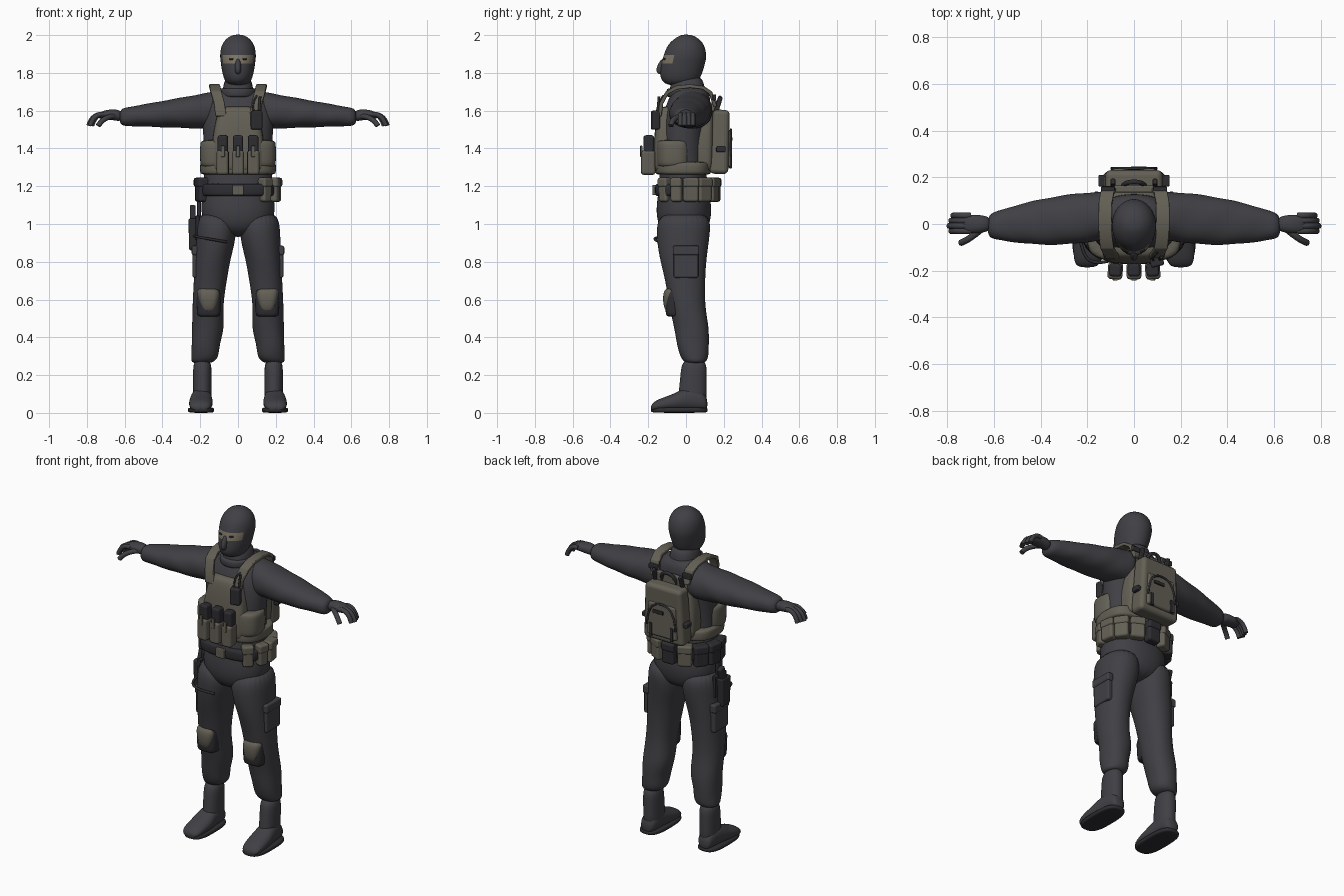
import bpy, math
from mathutils import Matrix, Vector

cube = bpy.data.objects.get("Cube")
if cube:
    bpy.data.objects.remove(cube, do_unlink=True)


def material(name, *rgb):
    mat = bpy.data.materials.new(name)
    mat.use_nodes = True
    mat.diffuse_color = (*rgb, 1)
    bsdf = mat.node_tree.nodes["Principled BSDF"]
    bsdf.inputs["Base Color"].default_value = (*rgb, 1)
    bsdf.inputs["Roughness"].default_value = .8
    return mat


CLOTH = material("charcoal cloth", .052, .05, .058)
OLIVE = material("olive webbing", .125, .115, .09)
BLACK = material("black gear", .027, .027, .032)
SKIN = material("skin", .2, .17, .125)


def finish(name, data, mat, mirror):
    ob = bpy.data.objects.new(name, data)
    bpy.context.collection.objects.link(ob)
    data.materials.append(mat)
    if mirror:
        ob.modifiers.new("Mirror", "MIRROR")
    return ob


def mesh(name, verts, faces, mat, mirror):
    data = bpy.data.meshes.new(name)
    data.from_pydata(verts, [], faces)
    data.shade_smooth()
    return finish(name, data, mat, mirror)


def round_edges(ob, width):
    bevel = ob.modifiers.new("Bevel", "BEVEL")
    bevel.width, bevel.segments, bevel.harden_normals = width, 3, True


def loft(name, rings, mat, axis="z", mirror=False, power=2.2, sides=24, fold=0):
    """Skin rounded rings (position, low a, high a, low b, high b) strung along an axis."""
    verts, faces = [], []
    for i, (t, a0, a1, b0, b1) in enumerate(rings):
        for k in range(sides):
            angle = math.tau * k / sides
            swell = 1 + fold * math.sin(2 * i + 3 * angle)
            c, s = [math.copysign(abs(v) ** (2 / power), v) * swell / 2
                    for v in (math.cos(angle), math.sin(angle))]
            a = (a0 + a1) / 2 + (a1 - a0) * c
            b = (b0 + b1) / 2 + (b1 - b0) * s
            verts.append({"z": (a, b, t), "x": (t, a, b), "y": (a, t, b)}[axis])
    for p in range(0, len(verts) - sides, sides):
        for k in range(sides):
            n = (k + 1) % sides
            faces.append((p + k, p + n, p + n + sides, p + k + sides))
    faces.append(tuple(reversed(range(sides))))
    faces.append(tuple(range(len(verts) - sides, len(verts))))
    if axis == "y":
        faces = [face[::-1] for face in faces]
    ob = mesh(name, verts, faces, mat, mirror)
    smooth = ob.modifiers.new("Smooth", "SUBSURF")
    smooth.levels = smooth.render_levels = 2
    return ob


def centred(rows):
    """Rings symmetric in x from (height, half width, front, back)."""
    return [(z, -half, half, front, back) for z, half, front, back in rows]


def slab(name, low, high, x0, x1, front, back, mat, power=3, mirror=False):
    """Upright block with a rounded outline and softened rims."""
    rim = .012
    rows = [(low, rim), (low + rim / 2, 0), (high - rim / 2, 0), (high, rim)]
    return loft(name, [(z, x0 + d, x1 - d, front + d, back - d) for z, d in rows],
                mat, power=power, mirror=mirror)


def box(name, pos, size, mat, turn=0, tilt=0, taper=1, mirror=False):
    place = Matrix.Translation(pos) @ Matrix.Rotation(turn, 4, "Z") @ Matrix.Rotation(tilt, 4, "X")
    verts = []
    for z in (-.5, .5):
        grow = taper if z > 0 else 1
        for x, y in ((-.5, -.5), (.5, -.5), (.5, .5), (-.5, .5)):
            verts.append(place @ Vector((x * grow * size[0], y * grow * size[1], z * size[2])))
    sides = [(i, (i + 1) % 4, (i + 1) % 4 + 4, i + 4) for i in range(4)]
    ob = mesh(name, verts, [(3, 2, 1, 0), (4, 5, 6, 7)] + sides, mat, mirror)
    round_edges(ob, min(size) * .25)


def tube(name, points, radius, mat, mirror=False):
    curve = bpy.data.curves.new(name, "CURVE")
    curve.dimensions, curve.bevel_depth, curve.use_fill_caps = "3D", radius, True
    spline = curve.splines.new("NURBS")
    spline.points.add(len(points) - 1)
    for point, co in zip(spline.points, points):
        point.co = (*co, 1)
    spline.use_endpoint_u, spline.order_u = True, 3
    finish(name, curve, mat, mirror)


def ribbon(name, path, width, thickness, mat):
    """Mirrored strap, flat across x."""
    verts = [(x + side * width / 2, y, z) for x, y, z in path for side in (-1, 1)]
    faces = [(i, i + 1, i + 3, i + 2) for i in range(0, len(verts) - 2, 2)]
    ob = mesh(name, verts, faces, mat, True)
    solid = ob.modifiers.new("Thickness", "SOLIDIFY")
    solid.thickness, solid.offset = thickness, 0
    round_edges(ob, thickness / 4)


# Masked head with an open eye slit
head = loft("head", centred([
    (1.73, .05, -.1, .04), (1.77, .08, -.145, .08), (1.86, .093, -.13, .105), (1.89, .097, -.12, .11),
    (1.95, .09, -.1, .1), (1.99, .055, -.05, .06), (2.003, .02, -.02, .02)]), CLOTH, power=2)
head.data.materials.append(SKIN)
for face in head.data.polygons:
    if 1.86 < face.center.z < 1.89 and face.center.y < -.07:
        face.material_index = 1
loft("nose", centred([(1.79, .01, -.15, -.1), (1.82, .02, -.163, -.1), (1.88, .01, -.13, -.1)]), CLOTH)
box("eye", (.036, -.114, 1.874), (.024, .01, .009), BLACK, turn=.35, mirror=True)
loft("neck", centred([(1.64, .1, -.09, .11), (1.71, .08, -.09, .1), (1.79, .07, -.07, .09)]), CLOTH)
slab("collar", 1.67, 1.72, -.1, .1, -.105, .115, CLOTH, power=2)

# Torso and tapering sleeves
loft("torso", centred([
    (.93, .1, -.1, .09), (1, .19, -.155, .13), (1.1, .2, -.16, .14), (1.2, .18, -.14, .11),
    (1.45, .18, -.14, .1), (1.6, .2, -.12, .13), (1.69, .15, -.08, .13), (1.73, .07, -.06, .1)]), CLOTH)
sleeve = []
for i in range(12):
    s = i / 11
    sleeve.append((.08 + .55 * s, -.06 - .03 * math.sin(math.pi * s), .14 - .1 * s * s,
                   1.5 + .02 * s, 1.71 - .1 * s))
loft("sleeve", sleeve, CLOTH, axis="x", mirror=True, fold=.025)

# Gloved hands
loft("palm", [(.61, -.03, .03, 1.54, 1.6), (.66, -.04, .04, 1.55, 1.61), (.72, -.04, .04, 1.555, 1.6),
              (.74, -.03, .03, 1.56, 1.58)], CLOTH, axis="x", mirror=True)
for i in range(4):
    y = .022 * i - .03
    tip = .79 - .008 * abs(i - 1)
    tube("finger", [(.7, y, 1.58), (tip - .02, y, 1.59), (tip, y, 1.52)], .013, CLOTH, mirror=True)
tube("thumb", [(.65, -.02, 1.57), (.71, -.07, 1.57), (.74, -.08, 1.52)], .014, CLOTH, mirror=True)

# Trousers from (height, inner edge, front, back), bloused over the boots
trousers = [(.26, .14, 0, .1), (.29, .1, -.03, .12), (.36, .1, -.05, .12), (.45, .07, -.06, .125), (.56, .08, -.09, .1),
            (.7, .06, -.11, .1), (.82, .04, -.14, .11), (.95, 0, -.16, .13), (1.07, .02, -.15, .13)]
loft("trouser_leg", [(z, inner, .25 - .03 * z * z, front, back) for z, inner, front, back in trousers],
     CLOTH, mirror=True, fold=.02)
box("thigh_pocket", (.22, 0, .8), (.04, .13, .17), CLOTH, mirror=True)
box("pocket_flap", (.225, 0, .86), (.04, .14, .05), CLOTH, mirror=True)
slab("knee_backing", .51, .66, .09, .22, -.11, 0, BLACK, mirror=True)
loft("knee_pad", [(.52, .13, .18, -.09, 0), (.55, .11, .2, -.12, 0), (.64, .09, .22, -.125, 0),
                  (.665, .11, .21, -.1, 0)], OLIVE, mirror=True, power=3)

# Boots
loft("boot_shaft", [(z, .14, .238, z / 10 - .05, .11) for z in (.04, .12, .2, .29)], CLOTH, mirror=True)
loft("boot_foot", [(-.187, .16, .24, .01, .04), (-.16, .14, .26, .01, .07), (-.06, .13, .26, .01, .1),
                   (0, .14, .25, .01, .14), (.08, .14, .24, .01, .13), (.115, .16, .23, .01, .08)],
     CLOTH, axis="y", mirror=True)
slab("boot_sole", 0, .03, .125, .266, -.187, .116, BLACK, mirror=True)

# Plate carrier
slab("waist_wrap", 1.26, 1.33, -.203, .203, -.165, .135, OLIVE)
slab("front_wrap", 1.3, 1.445, -.203, .203, -.165, .04, OLIVE)
loft("chest_plate", centred([(1.27, .13, -.165, 0), (1.3, .14, -.172, 0), (1.46, .14, -.172, 0),
                             (1.6, .105, -.15, 0), (1.625, .095, -.13, 0)]), OLIVE, power=4.5)
loft("back_plate", centred([(1.27, .13, 0, .14), (1.3, .145, 0, .15), (1.5, .145, 0, .15),
                            (1.66, .1, 0, .15)]), OLIVE, power=4.5)
ribbon("shoulder_strap", [(.09, -.14, 1.57), (.1, -.13, 1.64), (.115, -.1, 1.695), (.122, -.05, 1.722),
                          (.124, .02, 1.73), (.122, .09, 1.722), (.115, .13, 1.695), (.1, .155, 1.62)],
       .058, .02, OLIVE)
box("strap_buckle", (.112, .15, 1.67), (.06, .02, .03), BLACK, mirror=True)

# Magazine pouches and radio
for x in (-.08, 0, .08):
    box("magazine_pouch", (x, -.2, 1.325), (.064, .075, .13), OLIVE, turn=x)
    box("magazine", (x, -.197, 1.42), (.054, .056, .1), BLACK, turn=x)
    box("pouch_tab", (x, -.237, 1.385), (.02, .01, .06), OLIVE, turn=x)
box("radio", (.098, -.162, 1.55), (.058, .04, .1), BLACK, turn=.25)
tube("radio_antenna", [(.11, -.15, 1.59), (.117, -.143, 1.675)], .007, BLACK)
tube("radio_cable", [(.085, -.155, 1.59), (.07, -.15, 1.64), (.1, -.12, 1.68)], .005, BLACK)

# Backpack
box("backpack", (0, .18, 1.435), (.27, .1, .34), OLIVE, taper=.9, tilt=-.04)
box("backpack_pocket", (0, .212, 1.4), (.2, .055, .2), OLIVE, taper=.92)
tube("pocket_zip", [(-.095, .238, 1.36), (-.09, .238, 1.5), (.09, .238, 1.5), (.095, .238, 1.36)], .006, BLACK)
tube("carry_handle", [(-.05, .15, 1.59), (-.05, .18, 1.67), (.05, .18, 1.67), (.05, .15, 1.59)], .01, BLACK)
box("pack_bridge", (0, .15, 1.625), (.17, .03, .06), OLIVE)
box("pack_clip", (.135, .185, 1.395), (.035, .05, .03), BLACK, mirror=True)
box("pack_strap", (.07, .236, 1.335), (.02, .016, .08), BLACK, mirror=True)
box("pack_peg", (.09, .17, 1.63), (.02, .025, .09), BLACK, tilt=-.3, mirror=True)
box("pack_slot", (.02, .238, 1.45), (.07, .015, .02), BLACK)

# Belt with pouches spaced from the left front round to the right front
slab("belt", 1.145, 1.215, -.2, .2, -.166, .152, BLACK)
box("belt_buckle", (0, -.168, 1.18), (.06, .02, .055), OLIVE)
for i, mat in enumerate([OLIVE] * 5 + [BLACK, OLIVE] + [BLACK] * 3):
    turn = math.radians(45 + 27 * i)
    spot = Vector((.2 * math.sin(turn), -.155 * math.cos(turn), 1.18))
    width = .06 if i < 2 else .08
    box("belt_pouch", spot, (width, .055, .125), mat, turn=turn)
    box("belt_pouch_flap", spot + Vector((0, 0, .04)), (width + .006, .065, .05), mat, turn=turn)

# Thigh holster
box("holster", (-.238, -.02, .945), (.042, .075, .17), BLACK, taper=1.15)
box("holster_panel", (-.215, -.015, .98), (.02, .11, .13), BLACK)
box("pistol_grip", (-.24, 0, 1.055), (.03, .045, .085), BLACK, tilt=-.3)
box("holster_hanger", (-.207, -.02, 1.09), (.02, .045, .14), BLACK)
tube("thigh_strap", [(-.235, 0, .94), (-.23, -.13, .935), (-.15, -.18, .92), (-.06, -.14, .905)], .007, BLACK)
